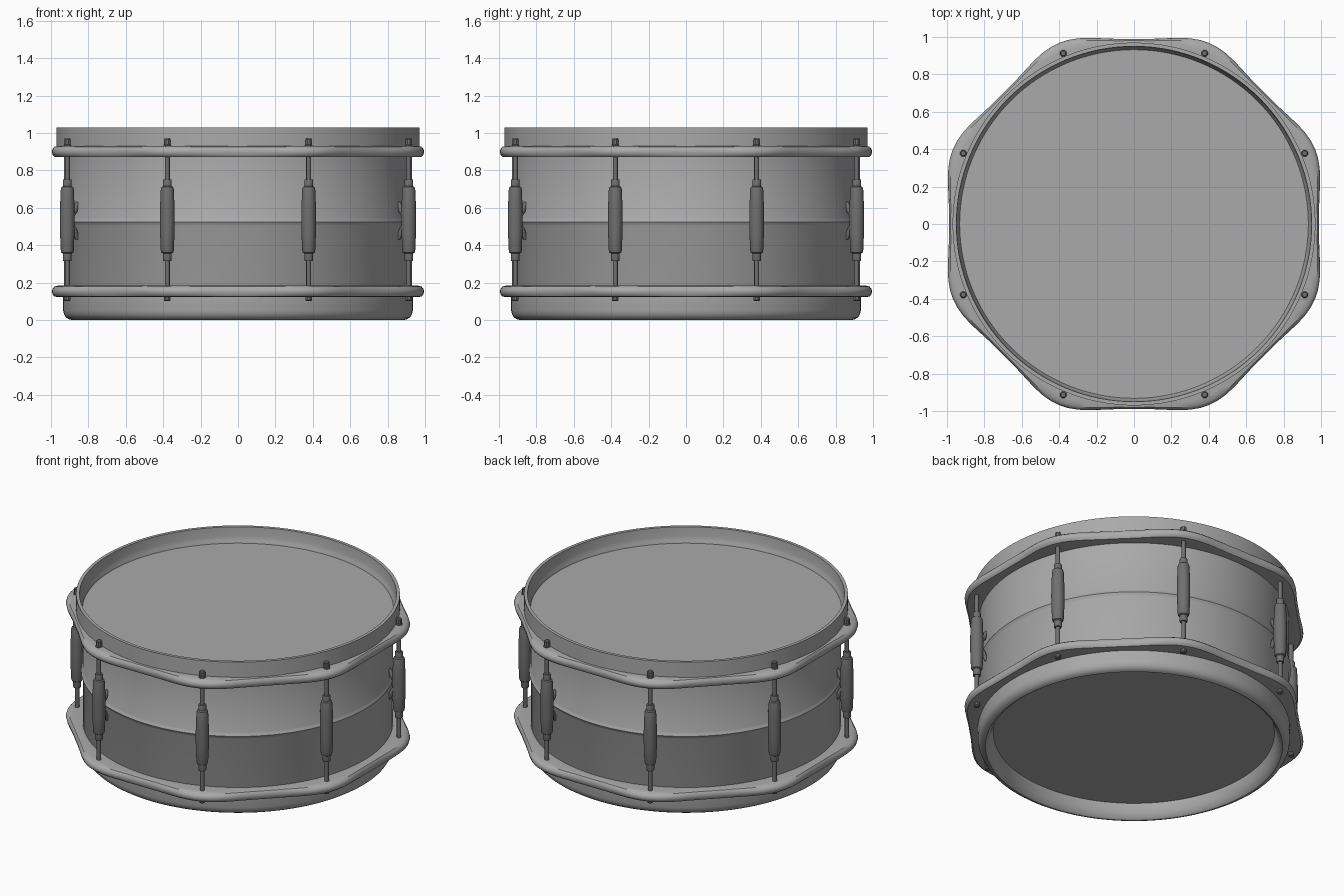
import bpy, bmesh, math
from mathutils import Vector, Matrix

if "Cube" in bpy.data.objects:
    bpy.data.objects.remove(bpy.data.objects["Cube"])

SEG = 128
EAR = math.pi / 8          # angle of the first lug
ROD_R = 0.988              # distance of the rods from the axis


def material(name, c):
    m = bpy.data.materials.new(name)
    m.diffuse_color = (c, c, c, 1)
    m.use_nodes = True
    m.node_tree.nodes["Principled BSDF"].inputs["Base Color"].default_value = m.diffuse_color
    return m


steel = material("light steel", 0.40)
dark = material("dark steel", 0.16)


def finish(name, bm, mat):
    bmesh.ops.recalc_face_normals(bm, faces=bm.faces)
    me = bpy.data.meshes.new(name)
    bm.to_mesh(me)
    bm.free()
    me.materials.append(mat)
    ob = bpy.data.objects.new(name, me)
    bpy.context.collection.objects.link(ob)
    bpy.ops.object.select_all(action='DESELECT')
    ob.select_set(True)
    bpy.context.view_layer.objects.active = ob
    bpy.ops.object.shade_smooth_by_angle(angle=math.radians(35))
    return ob


def lathe(bm, profile, seg=SEG, closed=False, centre=0.0, radius=None):
    """Spin (r, z) points; radius(r, angle) may bend the outline."""
    rings = []
    for i in range(seg):
        a = 2 * math.pi * i / seg
        ring = []
        for r, z in profile:
            q = radius(r, a) if radius else r
            ring.append(bm.verts.new((centre + q * math.cos(a), q * math.sin(a), z)))
        rings.append(ring)
    n = len(profile)
    for i in range(seg):
        p, q = rings[i], rings[(i + 1) % seg]
        for j in range(n if closed else n - 1):
            k = (j + 1) % n
            bm.faces.new((p[j], q[j], q[k], p[k]))
    if not closed:
        bm.faces.new([r[0] for r in rings])
        bm.faces.new([r[-1] for r in rings])


def lathed(name, profile, mat, **kw):
    bm = bmesh.new()
    lathe(bm, profile, **kw)
    return finish(name, bm, mat)


# shell with a central bead
lathed("shell", [(0.925, 0.10), (0.93, 0.11), (0.93, 0.505), (0.934, 0.512), (0.94, 0.525),
                 (0.934, 0.538), (0.93, 0.545), (0.93, 0.91), (0.925, 0.915)], steel)

# drum heads
lathed("top_head", [(0.935, 0.915), (0.935, 0.925), (0.93, 0.93)], steel)
lathed("bottom_head", [(0.85, 0.09), (0.85, 0.10)], steel)

# upright hoop walls
lathed("top_hoop", [(0.95, 1.03), (0.97, 1.03), (0.97, 0.89), (0.93, 0.88),
                    (0.932, 0.93), (0.94, 0.945), (0.946, 0.97)], steel, closed=True)
lathed("bottom_hoop", [(0.935, 0.15), (0.935, 0.05), (0.93, 0.03), (0.92, 0.014),
                       (0.905, 0.004), (0.89, 0.0), (0.875, 0.01), (0.86, 0.04),
                       (0.842, 0.09), (0.842, 0.15)], steel, closed=True)


# hoop flanges with eight ears; profile r is 0 at the shell and 1 at the outline
def ear_outline(t, a):
    w = (1 + math.cos(8 * (a - EAR))) / 2
    return 0.925 + t * (0.99 + 0.058 * w ** 1.3 - 0.925)


flange = [(0, 0.03), (0.6, 0.03), (0.85, 0.026), (0.96, 0.015), (1, 0),
          (0.96, -0.017), (0.85, -0.028), (0.6, -0.03), (0, -0.03)]
for name, z in (("top_flange", 0.90), ("bottom_flange", 0.153)):
    lathed(name, [(t, z + dz) for t, dz in flange], steel, closed=True, radius=ear_outline)


# tapered bar between two points
def bar(bm, a, b, r1, r2):
    a, b = Vector(a), Vector(b)
    d = b - a
    m = Matrix.Translation((a + b) / 2) @ d.to_track_quat('Z', 'Y').to_matrix().to_4x4()
    bmesh.ops.create_cone(bm, cap_ends=True, segments=12, radius1=r1, radius2=r2,
                          depth=d.length, matrix=m)


# one lug: barrel with collars, and splayed legs to the shell
bm = bmesh.new()
lathe(bm, [(0.022, 0.315), (0.024, 0.32), (0.024, 0.355), (0.032, 0.36), (0.035, 0.37),
           (0.039, 0.46), (0.04, 0.535), (0.039, 0.61), (0.035, 0.70), (0.032, 0.71),
           (0.024, 0.715), (0.024, 0.745), (0.022, 0.75)], seg=24, centre=ROD_R)
for s in (-1, 1):
    bar(bm, (ROD_R - 0.01, 0, 0.53 + s * 0.015), (0.945, 0, 0.53 + s * 0.06), 0.022, 0.017)
    bar(bm, (0.948, 0, 0.53 + s * 0.055), (0.928, 0, 0.53 + s * 0.098), 0.018, 0.010)
lug = finish("lug", bm, dark)

# one tension rod with its end nuts
bm = bmesh.new()
bar(bm, (ROD_R, 0, 0.11), (ROD_R, 0, 0.95), 0.0135, 0.0135)
lathe(bm, [(0.022, 0.92), (0.022, 0.935), (0.018, 0.937), (0.018, 0.965), (0.014, 0.97)],
      seg=8, centre=ROD_R)
lathe(bm, [(0.014, 0.10), (0.019, 0.106), (0.019, 0.13)], seg=8, centre=ROD_R)
rod = finish("tension_rod", bm, dark)

# repeat around the drum
for part in (lug, rod):
    part.rotation_euler.z = EAR
    for i in range(1, 8):
        c = part.copy()
        c.name = f"{part.name}_{i + 1}"
        c.rotation_euler.z = EAR + i * math.pi / 4
        bpy.context.collection.objects.link(c)
